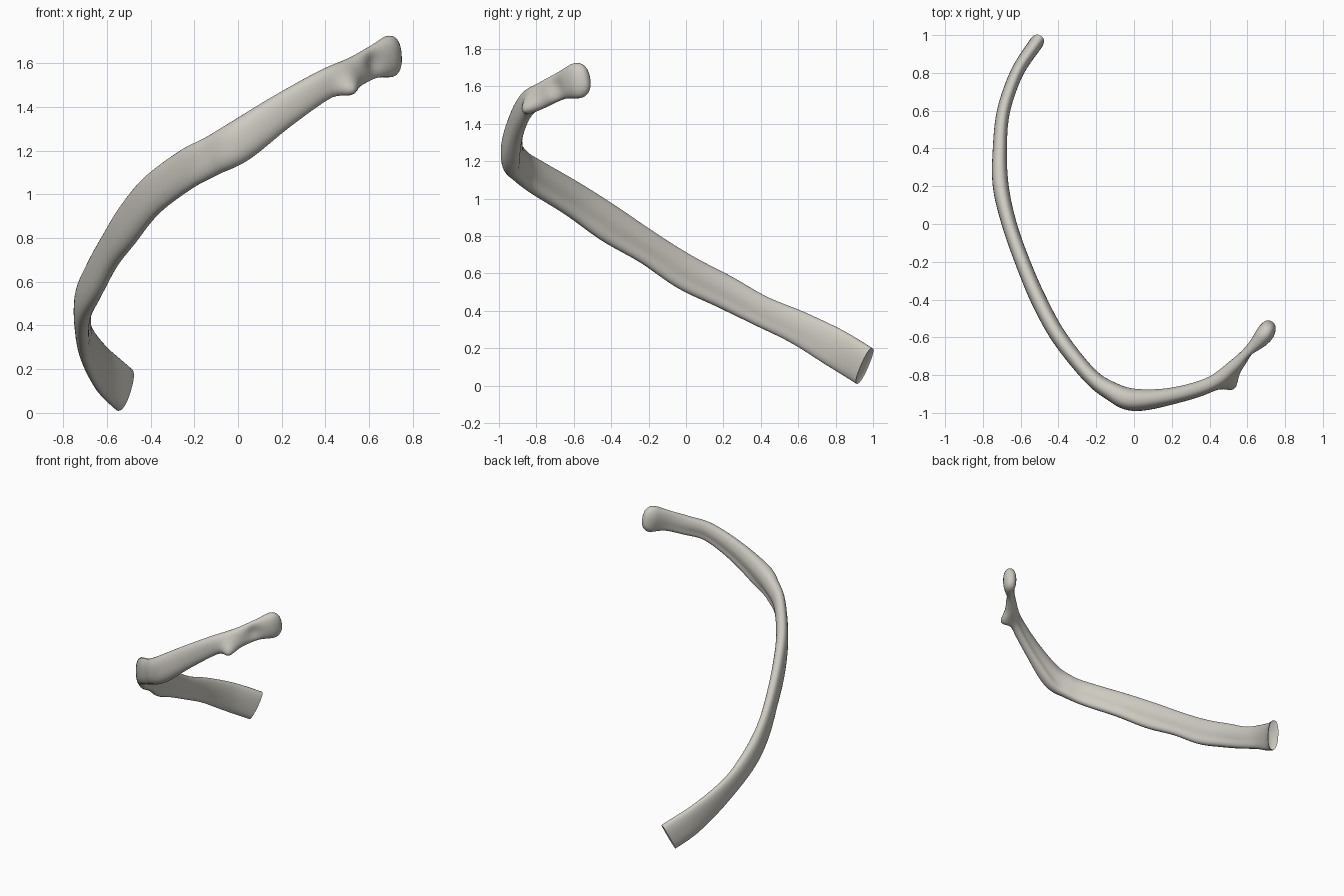
import bpy, bmesh
from math import cos, sin, pi, sqrt, exp
from mathutils import Vector

old = bpy.data.objects.get("Cube")
if old:
    bpy.data.objects.remove(old)

# Centre line stations: x, y, z, blade height, blade thickness
STATIONS = [
    (-.52, .955, .105, .215, .075),
    (-.62, .80, .20, .21, .07),
    (-.69, .60, .31, .18, .07),
    (-.71, .40, .40, .165, .075),
    (-.705, .20, .505, .18, .085),
    (-.66, 0, .605, .19, .08),
    (-.59, -.20, .735, .18, .08),
    (-.505, -.40, .86, .20, .085),
    (-.395, -.60, .995, .19, .085),
    (-.235, -.80, 1.115, .185, .085),
    (-.12, -.885, 1.175, .18, .1),
    (0, -.93, 1.24, .19, .12),
    (.20, -.91, 1.38, .16, .09),
    (.40, -.85, 1.505, .135, .08),
    (.53, -.755, 1.56, .14, .075),
    (.62, -.665, 1.605, .15, .065),
    (.69, -.585, 1.63, .19, .095),
    (.725, -.517, 1.645, .19, .09),
]
STEPS, SIDES = 8, 32


def spline(points, i, t):
    """Smooth interpolation of all values between station i and i + 1."""
    last = len(points) - 1
    quad = [points[min(max(i + k, 0), last)] for k in (-1, 0, 1, 2)]
    return [b + .5 * t * (c - a + t * (2*a - 5*b + 4*c - d + t * (3*(b - c) + d - a)))
            for a, b, c, d in zip(*quad)]


def power(v, e):
    return abs(v) ** e * (1 if v > 0 else -1)


# Sample the path, rounding off the head over the last span
samples = []
spans = len(STATIONS) - 1
for i in range(spans):
    for k in range(STEPS):
        t = k / STEPS
        if i == spans - 1:
            t = sin(t * pi / 2)
        x, y, z, h, w = spline(STATIONS, i, t)
        round_off = sqrt(1 - t * t) if i == spans - 1 else 1
        samples.append((Vector((x, y, z)), h * round_off, w * round_off))
tip = Vector(STATIONS[-1][:3])

bm = bmesh.new()
rings = []
tubercle = Vector((.50, -.81, 1.50))
tubercle_push = Vector((.35, -.75, -.35)) * .075
hollow = Vector((.62, -.70, 1.60))
for n, (pos, height, width) in enumerate(samples):
    ahead = samples[n + 1][0] if n + 1 < len(samples) else tip
    tangent = (ahead - samples[max(n - 1, 0)][0]).normalized()
    up = (Vector((0, 0, 1)) - tangent * tangent.z).normalized()
    outward = tangent.cross(up)
    along = n / len(samples)
    ring = []
    for s in range(SIDES):
        a = 2 * pi * s / SIDES
        u, v = power(cos(a), .85), power(sin(a), .85)
        # Shallow groove along the lower inner face of the shaft
        if u < 0:
            u *= 1 - .3 * exp(-((v + .4) / .3) ** 2) * sin(pi * along)
        p = pos + outward * (u * width / 2) + up * (v * height / 2)
        # Tubercle bump and hollow on the outer side of the neck
        if cos(a) > -.3:
            p += tubercle_push * exp(-((p - tubercle).length / .055) ** 2)
            p -= outward * .02 * exp(-((p - hollow).length / .05) ** 2)
        ring.append(bm.verts.new(p))
    rings.append(ring)

for r0, r1 in zip(rings, rings[1:]):
    for s in range(SIDES):
        e = (s + 1) % SIDES
        bm.faces.new((r0[s], r0[e], r1[e], r1[s]))

# Rounded head tip
tip_vert = bm.verts.new(tip)
for s in range(SIDES):
    bm.faces.new((rings[-1][s], rings[-1][(s + 1) % SIDES], tip_vert))

# Slightly dished open end of the shaft
cap = bm.faces.new(rings[0])
bm.normal_update()
bmesh.ops.recalc_face_normals(bm, faces=bm.faces[:])
bmesh.ops.inset_region(bm, faces=[cap], thickness=.012, depth=-.008)

mesh = bpy.data.meshes.new("rib_bone")
bm.to_mesh(mesh)
bm.free()
rib = bpy.data.objects.new("rib_bone", mesh)
bpy.context.collection.objects.link(rib)

# Bone colour
bone = bpy.data.materials.new("pale_bone")
bone.use_nodes = True
colour = (.61, .59, .53, 1)
bone.diffuse_color = colour
shader = next(n for n in bone.node_tree.nodes if n.type == 'BSDF_PRINCIPLED')
shader.inputs["Base Color"].default_value = colour
shader.inputs["Roughness"].default_value = .7
mesh.materials.append(bone)

for o in bpy.context.selected_objects:
    o.select_set(False)
rib.select_set(True)
bpy.context.view_layer.objects.active = rib
bpy.ops.object.shade_smooth_by_angle(angle=pi / 4)
